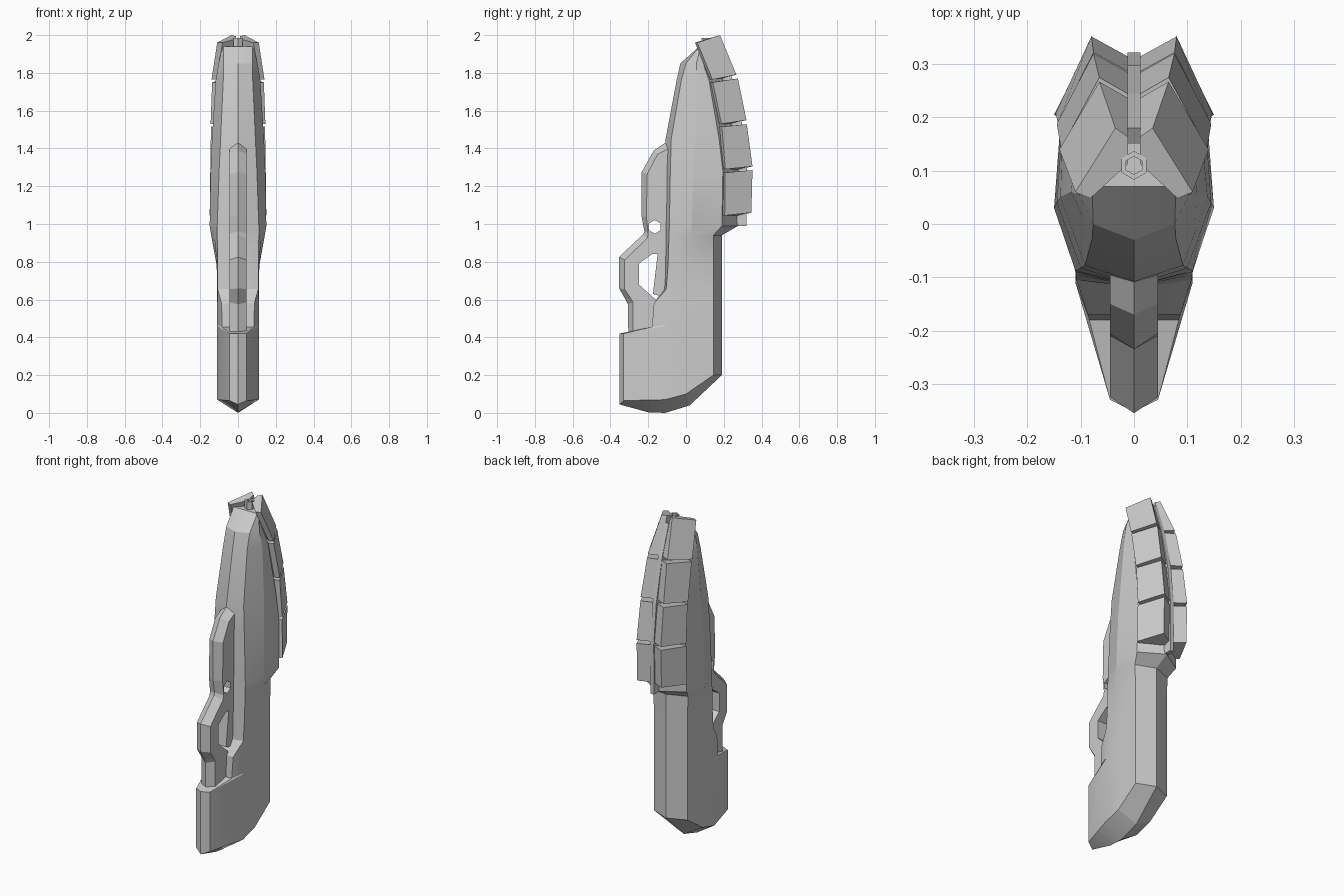
import bpy, bmesh, math
from mathutils import Vector


def make(name, bm, smooth=False):
    """Turn a bmesh into a named, cleaned-up object."""
    bmesh.ops.remove_doubles(bm, verts=bm.verts, dist=0.0005)
    bmesh.ops.recalc_face_normals(bm, faces=bm.faces)
    me = bpy.data.meshes.new(name)
    bm.to_mesh(me)
    bm.free()
    ob = bpy.data.objects.new(name, me)
    bpy.context.collection.objects.link(ob)
    if smooth:
        bpy.ops.object.select_all(action='DESELECT')
        ob.select_set(True)
        bpy.context.view_layer.objects.active = ob
        bpy.ops.object.shade_smooth_by_angle(angle=math.radians(22))
    return ob


def loft(name, rings, cap_start=True, smooth=False):
    """Skin closed rings of equal point count."""
    bm = bmesh.new()
    rows = [[bm.verts.new(p) for p in r] for r in rings]
    n = len(rows[0])
    for a, b in zip(rows, rows[1:]):
        for i in range(n):
            j = (i + 1) % n
            bm.faces.new((a[i], a[j], b[j], b[i]))
    if cap_start:
        bm.faces.new(rows[0])
    bm.faces.new(rows[-1])
    return make(name, bm, smooth)


def whole(half):
    """Complete a half ring whose ends lie on x = 0."""
    return half + [(-x, y, z) for x, y, z in half[-2:0:-1]]


def slab(name, pts, w):
    """Side profile (y, z) extruded to half width w."""
    return loft(name, [[(s * w, y, z) for y, z in pts] for s in (-1, 1)])


# Body: stock with ridged underside, points run front ridge -> back ridge
stock = [
    [(0, -.352, .045), (0, -.2, .003), (0, -.11, 0), (0, .02, .04), (0, .19, .2), (0, .19, .2)],
    [(0, -.352, .045), (.045, -.33, .065), (.11, -.11, .07), (.11, 0, .1), (.11, .145, .2), (0, .19, .2)],
    [(0, -.352, .42), (.045, -.33, .42), (.11, -.11, .46), (.11, 0, .46), (.11, .145, .46), (0, .19, .46)],
    [(0, -.18, .455), (.084, -.18, .455), (.11, -.11, .465), (.11, 0, .465), (.11, .145, .465), (0, .19, .465)],
    [(0, -.17, .58), (.087, -.17, .58), (.11, -.1, .58), (.11, 0, .58), (.11, .145, .58), (0, .19, .58)],
]
# Body: upper sections as z, front y, front corner, widest point, back corner, back y
upper = [
    (.655, -.12, .108, -.105, .11, .01, .11, .145, .19),
    (.78, -.118, .109, -.095, .113, .02, .11, .145, .19),
    (.94, -.117, .11, -.09, .142, .03, .115, .145, .19),
    (.99, -.117, .11, -.088, .15, .03, .138, .19, .275),
    (1.28, -.115, .1, -.083, .145, .04, .134, .195, .285),
    (1.45, -.108, .092, -.078, .138, .05, .127, .175, .265),
    (1.76, -.05, .078, -.025, .118, .06, .112, .122, .205),
    (1.85, -.03, .077, 0, .103, .055, .098, .09, .18),
    (1.94, .07, .078, .07, .083, .078, .065, .1, .175),
]
rings = [whole(r) for r in stock]
for z, fy, ax, ay, cx, cy, dx, dy, ry in upper:
    rings.append(whole([(0, fy, z), (ax, ay, z), ((ax + cx) / 2, (ay + cy) / 2, z),
                        (cx, cy, z), (dx, dy, z), (0, ry, z)]))
loft("body", rings, cap_start=False, smooth=True)

# Hand guard: stations of outer ridge, outer corner, inner edge (y, z)
guard = [
    (-.305, .41, -.28, .41, -.16, .41),
    (-.308, .575, -.28, .585, -.16, .6),
    (-.32, .6, -.295, .61, -.205, .64),
    (-.355, .66, -.325, .655, -.25, .68),
    (-.355, .825, -.325, .81, -.25, .79),
    (-.228, .945, -.205, .925, -.18, .84),
    (-.22, .96, -.2, .95, -.09, .845),
    (-.235, 1.04, -.21, 1.04, -.09, 1.04),
    (-.235, 1.275, -.205, 1.265, -.08, 1.26),
    (-.17, 1.39, -.15, 1.37, -.07, 1.37),
    (-.11, 1.43, -.09, 1.4, -.05, 1.4),
]
w = .045
hand_guard = loft("hand_guard", [
    [(0, oy, oz), (w, cy, cz), (w, iy, iz), (-w, iy, iz), (-w, cy, cz)]
    for oy, oz, cy, cz, iy, iz in guard])

# Small hexagonal hole through the guard
hexagon = [(-.165 + .036 * math.sin(k * math.pi / 3), .985 + .036 * math.cos(k * math.pi / 3))
           for k in range(6)]
cutter = slab("hole_cutter", hexagon, .2)
cutter.hide_render = True
cutter.hide_viewport = True
cut = hand_guard.modifiers.new("hole", 'BOOLEAN')
cut.operation = 'DIFFERENCE'
cut.object = cutter
cut.solver = 'EXACT'

# Grip inside the guard loop
slab("grip", [(-.175, .63), (-.15, .845), (-.08, .86), (-.08, .6)], .044)

# Armour plates: outer edge (x, y, z), then back corner (x, y, z), top and bottom
plates = [
    ((.11, .06, 1.96, .035, .18, 2.0), (.14, .14, 1.765, .065, .267, 1.79)),
    ((.137, .142, 1.75, .065, .275, 1.77), (.145, .188, 1.53, .076, .32, 1.55)),
    ((.143, .19, 1.515, .076, .322, 1.528), (.147, .208, 1.29, .08, .352, 1.305)),
    ((.147, .207, 1.272, .08, .352, 1.285), (.15, .205, 1.045, .08, .346, 1.06)),
]


def plate_section(ex, ey, ez, kx, ky, kz, s):
    """Chevron section: outer edge, back corner, inner edge, then the hidden side."""
    ny = ky - .038 * (kx / .08)
    return [(s * x, y, z) for x, y, z in (
        (ex, ey, ez), (kx, ky, kz), (.011, ny, kz - .006),
        (.011, ny - .05, kz - .02), (ex - .028, ey - .012, ez))]


for side, s in (("right", 1), ("left", -1)):
    for i, (top, bottom) in enumerate(plates):
        loft(f"plate_{side}_{i + 1}", [plate_section(*top, s), plate_section(*bottom, s)])

# Spine between the plates
slab("spine", [(.15, 1.94), (.18, 1.96), (.245, 1.77), (.297, 1.53), (.322, 1.29),
               (.32, .99), (.275, .99), (.25, 1.1), (.2, 1.6)], .012)

# Barrel with recessed six-sided bore
levels = [(.027, 1.8), (.027, 1.985), (.017, 1.985), (.017, 1.95)]
loft("barrel", [[(r * math.sin(k * math.pi / 3), .11 + r * math.cos(k * math.pi / 3), z)
                 for k in range(6)] for r, z in levels])
